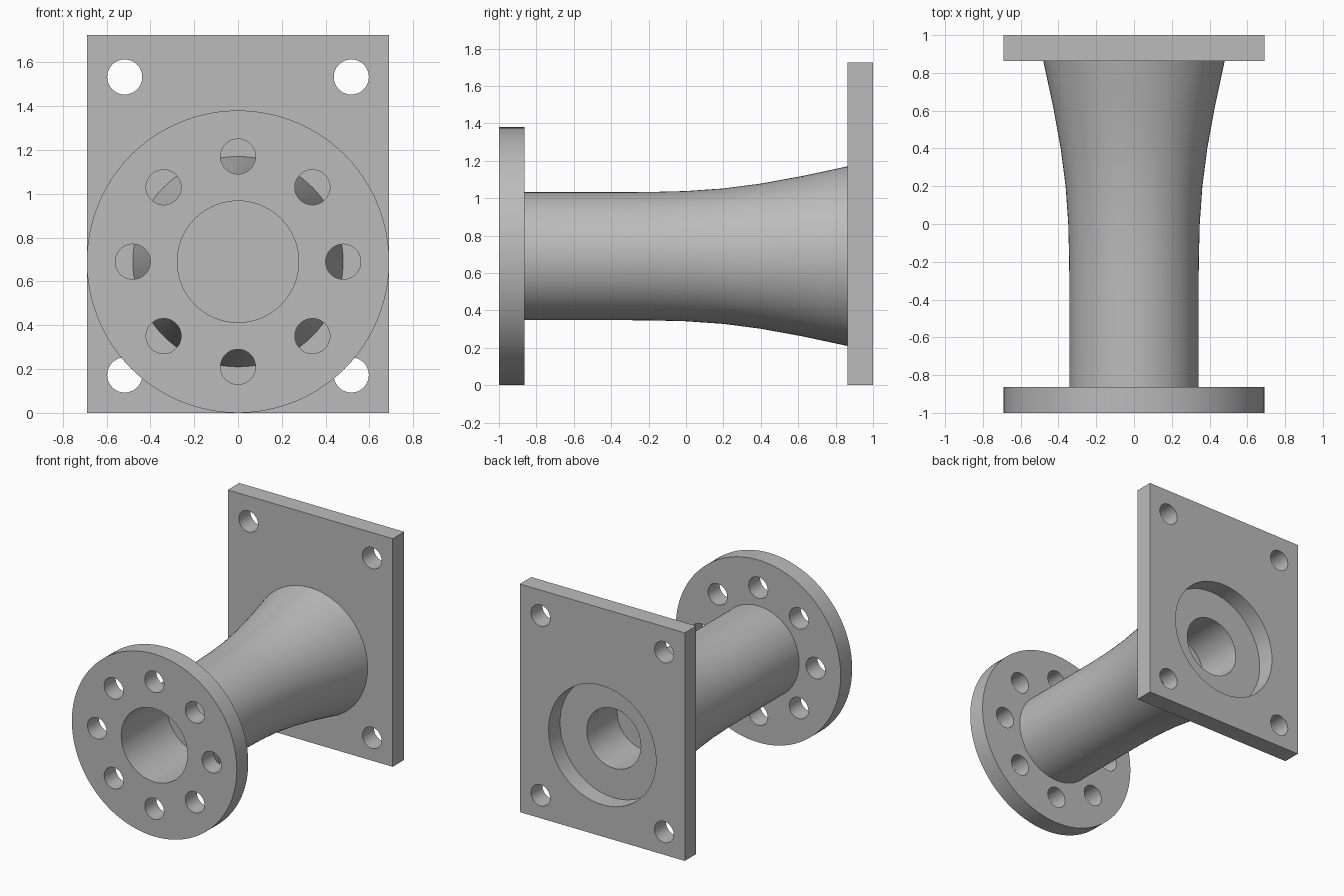
import bpy, bmesh, math
from mathutils import Matrix, Vector

if "Cube" in bpy.data.objects:
    bpy.data.objects.remove(bpy.data.objects["Cube"], do_unlink=True)

AXIS_Z = 0.69       # height of the pipe axis
FACE = 0.863        # inner face of both flanges
BOLT_R = 0.08

metal = bpy.data.materials.new("plain_grey")
metal.use_nodes = True
GREY = (0.5, 0.5, 0.5, 1)
metal.diffuse_color = GREY
metal.node_tree.nodes["Principled BSDF"].inputs["Base Color"].default_value = GREY


def make_object(name, bm):
    bmesh.ops.recalc_face_normals(bm, faces=bm.faces)
    mesh = bpy.data.meshes.new(name)
    bm.to_mesh(mesh)
    bm.free()
    mesh.materials.append(metal)
    obj = bpy.data.objects.new(name, mesh)
    bpy.context.collection.objects.link(obj)
    return obj


def lathe(name, profile, steps=96):
    """Revolve (radius, y) points about the pipe axis."""
    bm = bmesh.new()
    verts = [bm.verts.new((r, y, AXIS_Z)) for r, y in profile]
    edges = [bm.edges.new(pair) for pair in zip(verts, verts[1:])]
    bmesh.ops.spin(bm, geom=verts + edges, cent=(0, 0, AXIS_Z), axis=(0, 1, 0),
                   angle=math.tau, steps=steps, use_merge=False)
    bmesh.ops.remove_doubles(bm, verts=bm.verts, dist=1e-4)
    return make_object(name, bm)


def drill(obj, holes, y):
    """Cut round holes (x, z, radius) along y through a flange."""
    bm = bmesh.new()
    for x, z, r in holes:
        place = Matrix.Translation((x, y, z)) @ Matrix.Rotation(math.pi / 2, 4, "X")
        bmesh.ops.create_cone(bm, cap_ends=True, segments=48, radius1=r,
                              radius2=r, depth=0.2, matrix=place)
    cutter = make_object("hole_cutter", bm)
    cutter.hide_render = True
    mod = obj.modifiers.new("holes", "BOOLEAN")
    mod.operation, mod.solver, mod.object = "DIFFERENCE", "EXACT", cutter
    bpy.context.view_layer.objects.active = obj
    bpy.ops.object.modifier_apply(modifier=mod.name)
    bpy.data.objects.remove(cutter, do_unlink=True)


def smooth(obj):
    bpy.ops.object.select_all(action="DESELECT")
    obj.select_set(True)
    bpy.context.view_layer.objects.active = obj
    bpy.ops.object.shade_smooth_by_angle(angle=math.radians(25))


# Round flange and flared pipe, with a blind bore from each end
flare = [(0.342, -FACE), (0.342, -0.42), (0.343, -0.2), (0.348, 0), (0.362, 0.2),
         (0.388, 0.4), (0.428, 0.62), (0.48, FACE)]
profile = ([(0, -0.45), (0.277, -0.45), (0.277, -1), (0.69, -1), (0.69, -FACE)]
           + flare + [(0.226, FACE), (0.226, 0.5), (0, 0.5)])
pipe = lathe("flanged_pipe", profile)
ring = [i * math.tau / 8 for i in range(8)]
drill(pipe, [(0.48 * math.cos(a), AXIS_Z + 0.48 * math.sin(a), BOLT_R) for a in ring],
      -(1 + FACE) / 2)
smooth(pipe)

# Rectangular mounting plate with corner holes and a central opening
HEIGHT = 1.725
bm = bmesh.new()
bmesh.ops.create_cube(bm, size=1)
bmesh.ops.scale(bm, verts=bm.verts, vec=(1.38, 1 - FACE, HEIGHT))
bmesh.ops.translate(bm, verts=bm.verts, vec=Vector((0, (1 + FACE) / 2, HEIGHT / 2)))
plate = make_object("mounting_plate", bm)
corners = [(x, z, BOLT_R) for x in (-0.517, 0.517) for z in (0.173, 1.533)]
drill(plate, corners + [(0, AXIS_Z, 0.45)], (1 + FACE) / 2)
smooth(plate)
